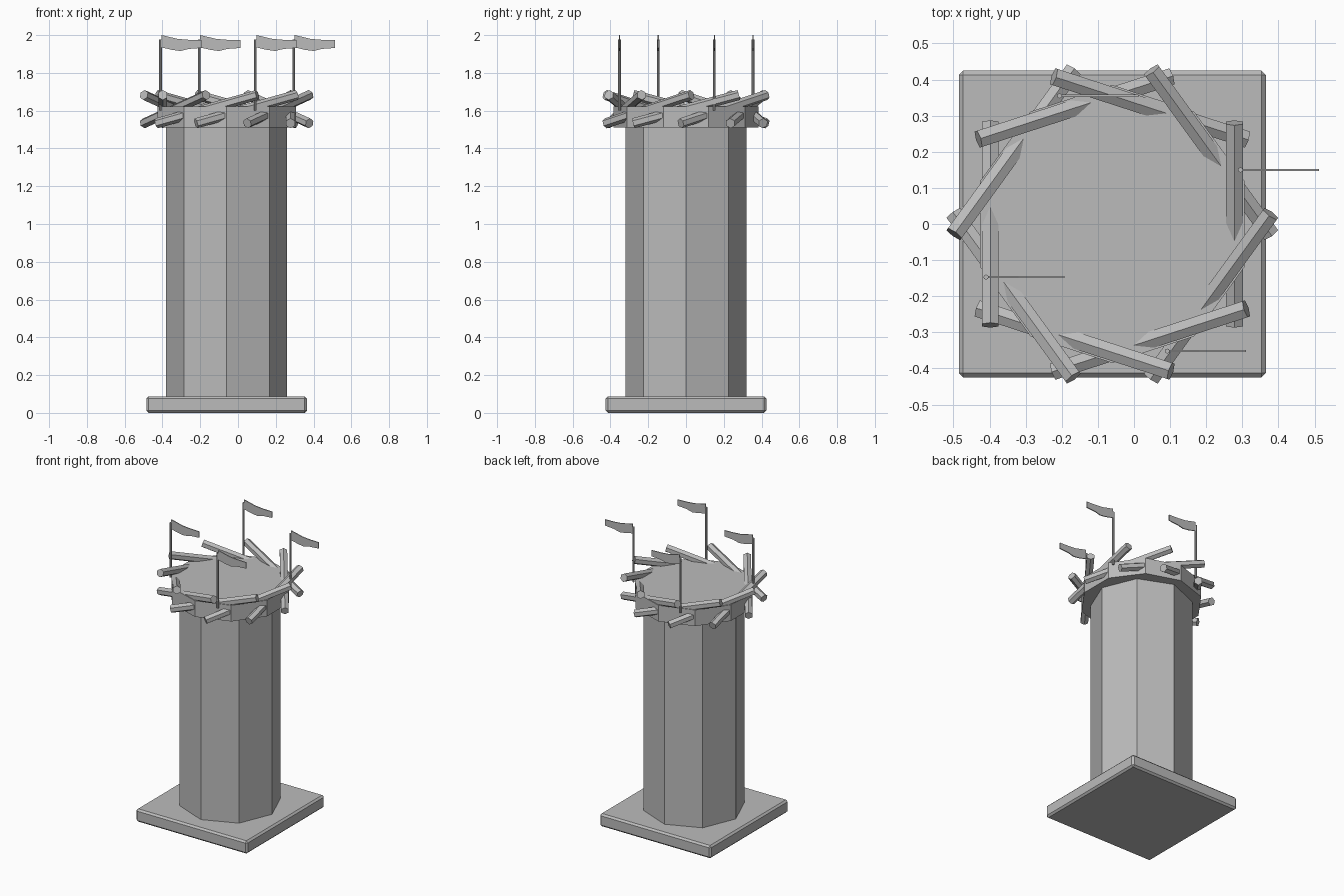
import bpy, bmesh, math
from mathutils import Matrix, Vector

if "Cube" in bpy.data.objects:
    bpy.data.objects.remove(bpy.data.objects["Cube"])

CX = -0.06  # tower axis in x

stone = bpy.data.materials.new("plain_grey")
stone.diffuse_color = (0.5, 0.5, 0.5, 1)
stone.use_nodes = True
stone.node_tree.nodes["Principled BSDF"].inputs["Base Color"].default_value = stone.diffuse_color


def finish(name, bm):
    bmesh.ops.recalc_face_normals(bm, faces=bm.faces)
    mesh = bpy.data.meshes.new(name)
    bm.to_mesh(mesh)
    bm.free()
    mesh.materials.append(stone)
    ob = bpy.data.objects.new(name, mesh)
    bpy.context.collection.objects.link(ob)
    return ob


def extrude(name, points, z0, z1, matrix):
    """Closed solid: a 2D outline swept from z0 to z1, then placed."""
    bm = bmesh.new()
    low = [bm.verts.new(matrix @ Vector((x, y, z0))) for x, y in points]
    high = [bm.verts.new(matrix @ Vector((x, y, z1))) for x, y in points]
    bm.faces.new(low[::-1])
    bm.faces.new(high)
    n = len(points)
    for i in range(n):
        j = (i + 1) % n
        bm.faces.new((low[i], low[j], high[j], high[i]))
    return finish(name, bm)


def ngon(sides, radius):
    # first corner points along +y
    return [(radius * math.sin(math.tau * i / sides),
             radius * math.cos(math.tau * i / sides)) for i in range(sides)]


axis = Matrix.Translation((CX, 0, 0))

# Square base slab with bevelled edges
h = 0.425
base = extrude("base_slab", [(-h, -h), (h, -h), (h, h), (-h, h)], 0, 0.088, axis)
bevel = base.modifiers.new("bevel", 'BEVEL')
bevel.width = 0.012
bevel.segments = 1

# Eight-sided shaft and ten-sided platform
extrude("shaft", ngon(8, 0.32), 0.08, 1.515, axis)
extrude("platform", ngon(10, 0.385), 1.512, 1.623, axis)

# Ring of slanted logs piercing the platform rim
tilt = math.radians(15)
for k in range(10):
    a = math.tau * k / 10
    radial = Vector((math.cos(a), math.sin(a), 0))
    along = Vector((-math.sin(a) * math.cos(tilt), math.cos(a) * math.cos(tilt), math.sin(tilt)))
    up = along.cross(radial) * -1
    side = up.cross(along)
    m = Matrix((side, up, along)).transposed().to_4x4()
    m.translation = Vector((CX, 0, 1.608)) + radial * 0.338
    extrude(f"log_{k + 1}", ngon(6, 0.027), -0.29, 0.29, m)

# Four poles, each with a wavy flag
flag_outline = [(0.005, 1.935), (0.06, 1.922), (0.105, 1.916), (0.15, 1.927), (0.218, 1.932),
                (0.218, 1.973), (0.15, 1.975), (0.09, 1.98), (0.04, 1.992), (0.005, 2.0)]
upright = Matrix.Rotation(math.pi / 2, 4, 'X')
for k, (x, y) in enumerate([(0.355, 0.15), (-0.35, -0.147), (0.152, -0.352), (-0.146, 0.355)]):
    place = Matrix.Translation((CX + x, y, 0))
    extrude(f"flag_pole_{k + 1}", ngon(8, 0.007), 1.6, 1.978, place)
    extrude(f"flag_{k + 1}", flag_outline, -0.003, 0.003, place @ upright)
